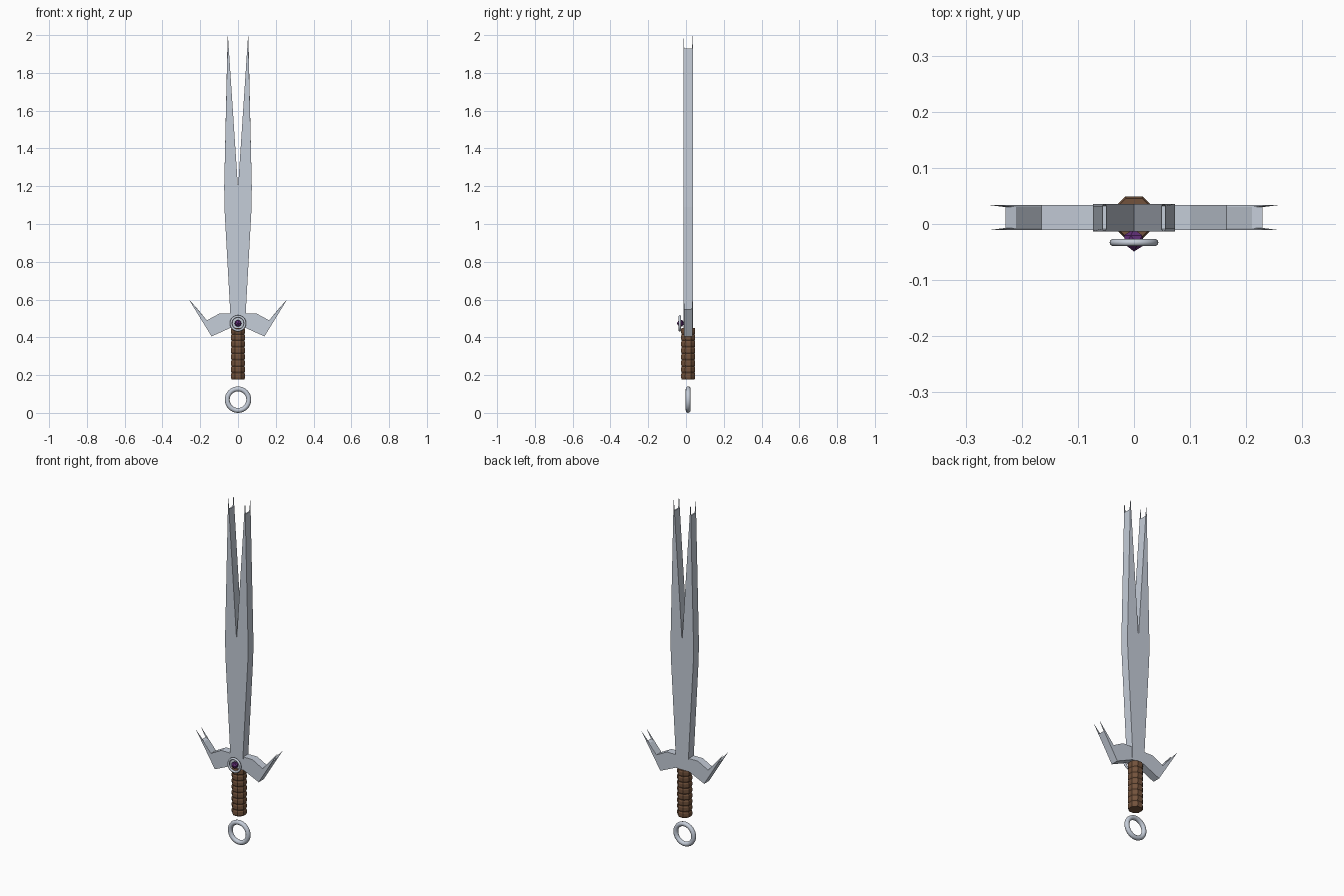
import bpy, bmesh, math
from mathutils import Matrix

if "Cube" in bpy.data.objects:
    bpy.data.objects.remove(bpy.data.objects["Cube"])

MID = 0.0115  # depth centre of the sword


def material(name, col):
    m = bpy.data.materials.new(name)
    m.diffuse_color = (*col, 1)
    m.use_nodes = True
    m.node_tree.nodes["Principled BSDF"].inputs["Base Color"].default_value = m.diffuse_color
    return m


STEEL = material("steel", (0.56, 0.61, 0.69))
LEATHER = material("leather", (0.17, 0.085, 0.045))
PURPLE = material("purple", (0.13, 0.03, 0.2))


def finish(name, bm, mat, smooth=False):
    bmesh.ops.recalc_face_normals(bm, faces=bm.faces[:])
    me = bpy.data.meshes.new(name)
    bm.to_mesh(me)
    bm.free()
    for p in me.polygons:
        p.use_smooth = smooth
    me.materials.append(mat)
    ob = bpy.data.objects.new(name, me)
    bpy.context.collection.objects.link(ob)
    return ob


def loft(name, rings, mat):
    """Skin a list of equally long point loops and cap both ends."""
    bm = bmesh.new()
    loops = [[bm.verts.new(p) for p in r] for r in rings]
    n = len(loops[0])
    for a, b in zip(loops, loops[1:]):
        for i in range(n):
            j = (i + 1) % n
            bm.faces.new((a[i], a[j], b[j], b[i]))
    caps = [bm.faces.new(loops[0]), bm.faces.new(loops[-1])]
    bmesh.ops.triangulate(bm, faces=caps)
    return finish(name, bm, mat)


def mirrored(half):
    return half + [(-x, z) for x, z in reversed(half) if x > 0]


def plate(name, sharp, blunt, lid, body):
    """Symmetric steel plate: blunt core, with needle tips on both face sheets."""
    s, b = mirrored(sharp), mirrored(blunt)
    layers = [(s, -lid), (b, -body), (b, body), (s, lid)]
    loft(name, [[(x, MID + y, z) for x, z in pts] for pts, y in layers], STEEL)


def torus(name, major, minor, y, z, seg, sides):
    bm = bmesh.new()
    grid = []
    for i in range(seg):
        a = 2 * math.pi * i / seg
        row = []
        for k in range(sides):
            t = 2 * math.pi * k / sides
            r = major + minor * math.cos(t)
            row.append(bm.verts.new((r * math.cos(a), y + minor * math.sin(t),
                                     z + r * math.sin(a))))
        grid.append(row)
    for i in range(seg):
        for k in range(sides):
            i2, k2 = (i + 1) % seg, (k + 1) % sides
            bm.faces.new((grid[i][k], grid[i2][k], grid[i2][k2], grid[i][k2]))
    return finish(name, bm, STEEL, True)


# forked blade
blade_low = [(0.073, 1.2), (0.072, 1.09), (0.042, 0.55), (0.04, 0.45)]
plate("forked_blade",
      [(0, 1.19), (0.0525, 1.985), (0.054, 2.0)] + blade_low,
      [(0, 1.19), (0.0489, 1.93), (0.0565, 1.93)] + blade_low, 0.0245, 0.0205)

# winged crossguard
plate("crossguard",
      [(0.10, 0.525), (0.165, 0.49), (0.257, 0.598), (0.26, 0.6), (0.14, 0.405), (0.04, 0.45)],
      [(0.10, 0.525), (0.165, 0.49), (0.21, 0.545), (0.229, 0.551), (0.14, 0.405), (0.04, 0.45)],
      0.0225, 0.0185)

# octagonal wrapped grip with ridges
z0, z1, count = 0.178, 0.45, 8
step = (z1 - z0) / count
profile = []
for i in range(count):
    z = z0 + i * step
    profile += [(0.037, z), (0.0405, z + step * 0.25), (0.0405, z + step * 0.75)]
profile.append((0.037, z1))
loft("grip", [[(r * math.cos(math.pi * (k + 0.5) / 4), MID + r * math.sin(math.pi * (k + 0.5) / 4), z)
               for k in range(8)] for r, z in profile], LEATHER)

# pommel ring and gem setting
torus("pommel_ring", 0.057, 0.013, MID, 0.07, 32, 12)
torus("gem_setting", 0.037, 0.0065, -0.033, 0.474, 32, 10)

# faceted gem
bm = bmesh.new()
bmesh.ops.create_icosphere(bm, subdivisions=1, radius=0.02,
                           matrix=Matrix.Translation((0, -0.029, 0.474)) @ Matrix.Rotation(math.pi / 2, 4, 'X'))
finish("gem", bm, PURPLE)
